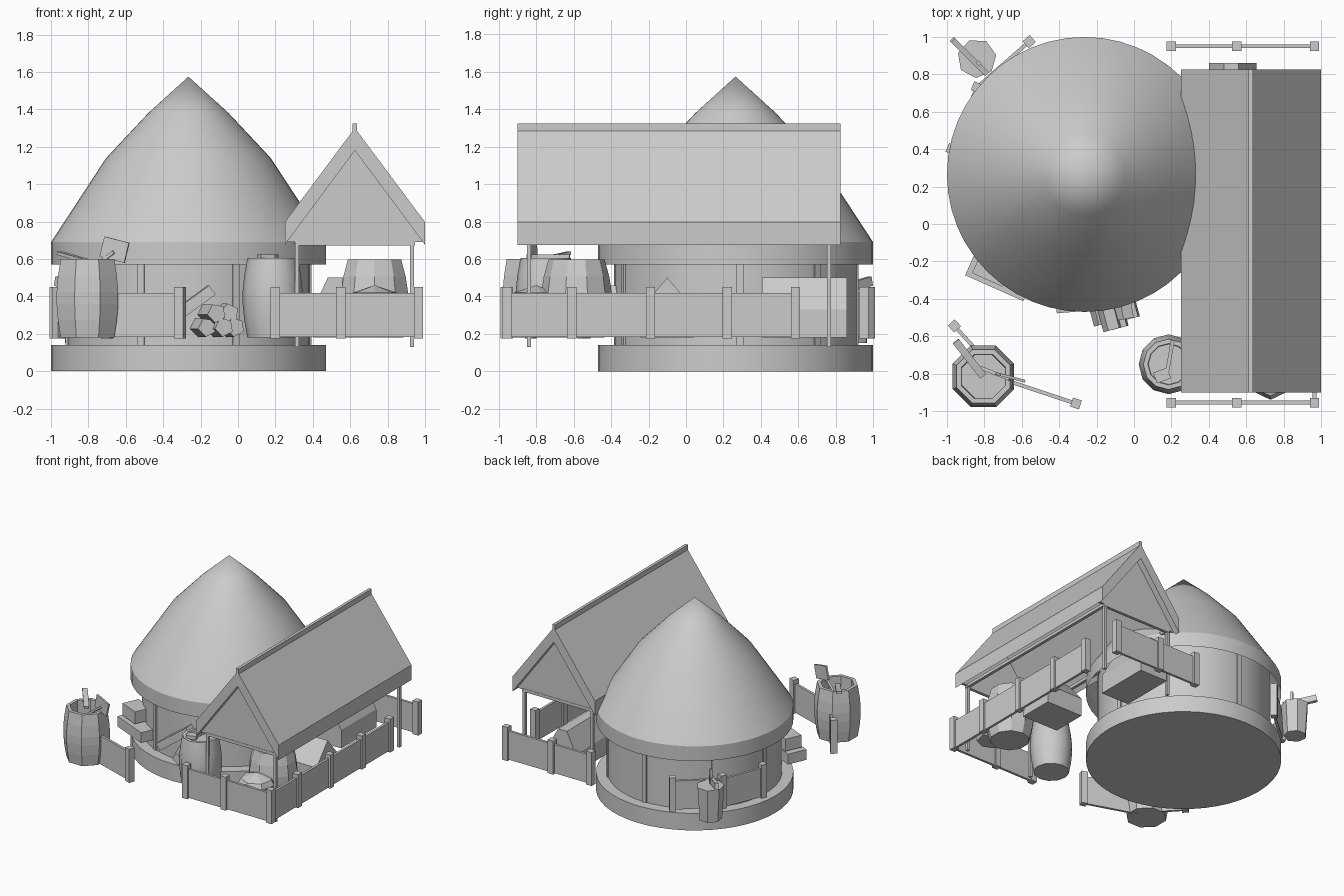
import bpy, bmesh, math
from mathutils import Vector, Matrix

cube = bpy.data.objects.get("Cube")
if cube:
    bpy.data.objects.remove(cube, do_unlink=True)

clay = bpy.data.materials.new("plain_grey")
clay.use_nodes = True
clay.diffuse_color = (0.6, 0.6, 0.6, 1)
clay.node_tree.nodes["Principled BSDF"].inputs["Base Color"].default_value = (0.6, 0.6, 0.6, 1)

GROUND = 0.14
FLOOR = 0.18
HUT = Vector((-0.265, 0.265, 0))


def finish(name, bm, smooth=False):
    bmesh.ops.recalc_face_normals(bm, faces=bm.faces)
    mesh = bpy.data.meshes.new(name)
    bm.to_mesh(mesh)
    bm.free()
    mesh.materials.append(clay)
    if smooth:
        mesh.polygons.foreach_set("use_smooth", [True] * len(mesh.polygons))
        mesh.set_sharp_from_angle(angle=math.radians(30))
    obj = bpy.data.objects.new(name, mesh)
    bpy.context.collection.objects.link(obj)
    return obj


def box(name, centre, size, turn=0, tilt=0):
    """Box turned about z, after a tilt about its own y axis."""
    bm = bmesh.new()
    place = (Matrix.Translation(centre) @ Matrix.Rotation(math.radians(turn), 4, 'Z')
             @ Matrix.Rotation(math.radians(tilt), 4, 'Y') @ Matrix.Diagonal((*size, 1)))
    bmesh.ops.create_cube(bm, size=1, matrix=place)
    return finish(name, bm)


def lathe(name, x, y, profile, sides, turn=0, smooth=False, capped=True):
    """Spin (radius, z) pairs, closing both ends when capped."""
    bm = bmesh.new()
    rings = []
    for r, z in profile:
        if r == 0:
            rings.append([bm.verts.new((x, y, z))])
            continue
        angles = [math.radians(turn) + math.tau * i / sides for i in range(sides)]
        rings.append([bm.verts.new((x + r * math.cos(a), y + r * math.sin(a), z)) for a in angles])
    for a, b in zip(rings, rings[1:]):
        for i in range(sides):
            j = (i + 1) % sides
            if len(b) == 1:
                bm.faces.new((a[i], a[j], b[0]))
            else:
                bm.faces.new((a[i], a[j], b[j], b[i]))
    for ring in (rings[0], rings[-1]):
        if capped and len(ring) > 1:
            bm.faces.new(ring)
    return finish(name, bm, smooth)


def prism(name, outline, y0, y1):
    """Extrude an (x, z) outline along y."""
    bm = bmesh.new()
    face = bm.faces.new([bm.verts.new((x, y0, z)) for x, z in outline])
    out = bmesh.ops.extrude_face_region(bm, geom=[face])
    verts = [v for v in out["geom"] if isinstance(v, bmesh.types.BMVert)]
    bmesh.ops.translate(bm, verts=verts, vec=(0, y1 - y0, 0))
    return finish(name, bm)


def fence(name, points):
    """Square posts joined by board panels."""
    for i, (x, y) in enumerate(points):
        start = min(i, len(points) - 2)
        (ax, ay), (bx, by) = points[start], points[start + 1]
        turn = math.degrees(math.atan2(by - ay, bx - ax))
        box(name + "_post", (x, y, 0.313), (0.05, 0.05, 0.275), turn)
    for (ax, ay), (bx, by) in zip(points, points[1:]):
        turn = math.degrees(math.atan2(by - ay, bx - ax))
        box(name + "_panel", ((ax + bx) / 2, (ay + by) / 2, 0.3),
            (math.hypot(bx - ax, by - ay), 0.02, 0.235), turn)


def barrel(name, x, y, end, belly, z0, z1, sides, depth, turn=0, smooth=False):
    h = z1 - z0
    mid = (end + 2 * belly) / 3
    lathe(name, x, y, [(end, z0), (mid, z0 + h * 0.22), (belly, z0 + h * 0.42),
                       (belly, z0 + h * 0.58), (mid, z0 + h * 0.78), (end, z1),
                       (end * 0.82, z1), (end * 0.8, z1 - depth)], sides, turn, smooth)


# Round hut: plinth, wall, wall posts and thatched roof, open underneath
lathe("hut_plinth", HUT.x, HUT.y, [(0.735, 0), (0.735, GROUND)], 48, smooth=True)
lathe("hut_wall", HUT.x, HUT.y, [(0.65, GROUND), (0.65, 0.78)], 48, smooth=True, capped=False)
lathe("hut_roof", HUT.x, HUT.y, [(0.735, 0.57), (0.735, 0.69), (0.44, 1.14),
                                 (0.215, 1.38), (0, 1.575)], 48, smooth=True, capped=False)
for degrees in (-113, -67, 2, 42, 90, 138, 178):
    a = math.radians(degrees)
    box("hut_wall_post", (HUT.x + 0.643 * math.cos(a), HUT.y + 0.643 * math.sin(a), 0.4),
        (0.03, 0.04, 0.52), degrees)

# Open shelter: gabled roof, ridge cap, gables, beams and poles
RIDGE = 0.625
prism("shelter_roof", [(0.25, 0.675), (0.25, 0.797), (RIDGE, 1.3), (1, 0.797), (1, 0.675), (RIDGE, 1.18)],
      -0.9, 0.825)
prism("shelter_ridge_cap", [(RIDGE - 0.012, 1.26), (RIDGE + 0.012, 1.26),
                            (RIDGE + 0.012, 1.325), (RIDGE - 0.012, 1.325)], -0.9, 0.825)
for y in (-0.85, 0.755):
    prism("shelter_gable", [(0.26, 0.69), (0.99, 0.69), (RIDGE, 1.19)], y, y + 0.02)
    box("shelter_cross_beam", (RIDGE, y + 0.01, 0.685), (0.64, 0.025, 0.025))
    for x in (0.315, 0.93):
        box("shelter_pole", (x, y + 0.01, 0.41), (0.022, 0.022, 0.56))
for x in (0.315, 0.93):
    box("shelter_side_beam", (x, -0.04, 0.69), (0.025, 1.6, 0.025))

# Fences around the yard
fence("yard_fence", [(0.2, -0.955), (0.55, -0.955), (0.965, -0.955), (0.965, -0.61),
                     (0.965, -0.19), (0.965, 0.22), (0.965, 0.585)])
fence("back_fence", [(0.2, 0.95), (0.55, 0.95), (0.965, 0.95)])
fence("front_fence", [(-0.96, -0.545), (-0.7, -0.83), (-0.31, -0.96)])
fence("rear_side_fence", [(-0.56, 0.975), (-0.84, 0.73), (-0.975, 0.4)])

# Barrels and bucket
barrel("tool_barrel", -0.805, -0.815, 0.155, 0.178, FLOOR, 0.6, 8, 0.12, 22.5)
barrel("water_barrel", 0.185, -0.75, 0.135, 0.16, FLOOR, 0.605, 12, 0.02, smooth=True)
barrel("shelter_barrel", 0.73, -0.585, 0.15, 0.188, FLOOR, 0.597, 10, 0.05, 18)
lathe("bucket", -0.84, 0.885, [(0.088, 0.15), (0.105, 0.42)], 7, 10)

# Tools in the barrels
box("tool_blade", (-0.66, -0.82, 0.65), (0.14, 0.015, 0.11), -15, 14)
box("tool_handle", (-0.74, -0.8, 0.58), (0.2, 0.018, 0.018), -22, -35)
box("tool_paddle", (-0.88, -0.72, 0.61), (0.24, 0.04, 0.018), -52, 10)
box("bucket_plank", (-0.88, 0.895, 0.455), (0.26, 0.03, 0.05), -45, 12)
box("bucket_stick", (-0.83, 0.86, 0.47), (0.02, 0.02, 0.14), -45)
box("barrel_ladle", (0.19, -0.72, 0.615), (0.02, 0.2, 0.02), -10)
box("ladle_cup", (0.15, -0.81, 0.61), (0.08, 0.06, 0.03), 20)

# Heaped crates and a sack under the shelter
prism("long_crate", [(0.4, FLOOR), (0.655, FLOOR), (0.655, 0.33), (0.56, 0.5), (0.48, 0.5), (0.4, 0.33)],
      0.405, 0.86)
square_crate = prism("square_crate", [(-0.145, FLOOR), (0.145, FLOOR), (0.145, 0.33), (0, 0.5), (-0.145, 0.33)],
                     -0.165, 0.165)
square_crate.matrix_world = Matrix.Translation((0.72, -0.1, 0)) @ Matrix.Rotation(math.radians(90), 4, 'Z')
lathe("sack", 0.73, -0.8, [(0.11, 0.27), (0.14, 0.38), (0.12, 0.42), (0, 0.46)], 7, -90)

# Boxes stacked against the hut
box("lower_hut_box", (-0.715, -0.27, 0.245), (0.34, 0.16, 0.085), -24)
box("upper_hut_box", (-0.755, -0.235, 0.35), (0.18, 0.14, 0.1), -24)

# Firewood stack: five-sided logs in two rows, with a leaning log
for x, y, z, turn in [(-0.2, -0.4, 0.235, 15), (-0.11, -0.42, 0.235, 15), (-0.05, -0.37, 0.235, 15),
                      (-0.15, -0.43, 0.31, 15), (-0.07, -0.37, 0.31, 10)]:
    log = lathe("firewood_log", 0, 0, [(0.052, -0.14), (0.052, 0.14)], 5, turn * 3)
    log.matrix_world = (Matrix.Translation((x, y, z)) @ Matrix.Rotation(math.radians(turn), 4, 'Z')
                        @ Matrix.Rotation(math.radians(90), 4, 'X'))
box("leaning_log", (-0.27, -0.42, 0.34), (0.32, 0.09, 0.06), 5, -36)
